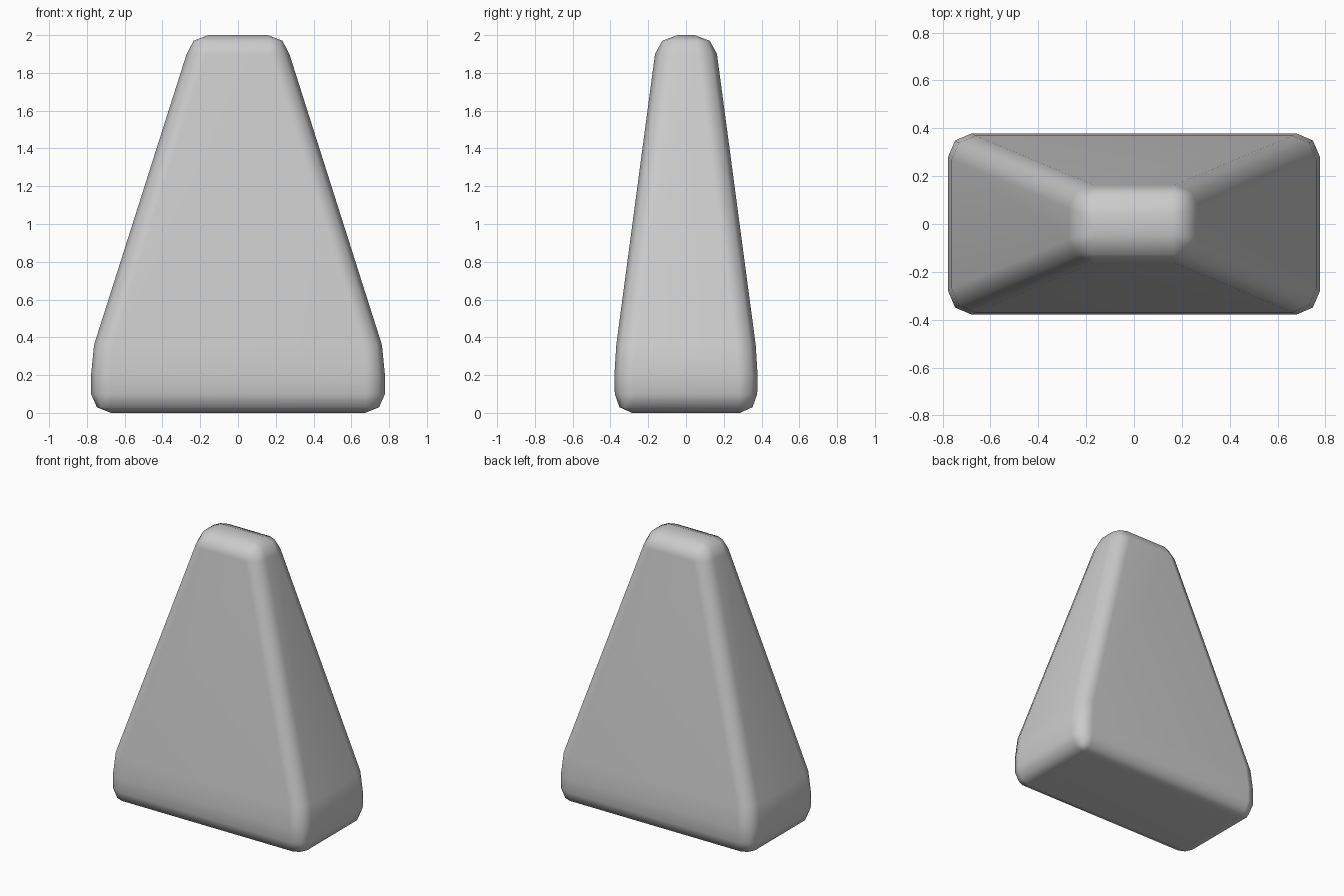
import bpy, bmesh

if "Cube" in bpy.data.objects:
    bpy.data.objects.remove(bpy.data.objects["Cube"])

# Cross-sections: height, half width, half depth, corner rounding
SECTIONS = [
    (0.00, 0.673, 0.286, 0.0),
    (0.03, 0.747, 0.352, 0.07),
    (0.10, 0.778, 0.377, 0.10),
    (0.20, 0.778, 0.379, 0.10),
    (0.36, 0.762, 0.369, 0.10),
    (1.90, 0.272, 0.164, 0.10),
    (1.97, 0.235, 0.126, 0.07),
    (2.00, 0.158, 0.046, 0.0),
]


def ring(bm, z, hx, hy, r):
    """Rectangle with two-segment rounded corners, counter-clockwise."""
    k = 0.3 * r
    corner = [(hx, hy - r), (hx - k, hy - k), (hx - r, hy)]
    pts = corner + [(-x, y) for x, y in reversed(corner)]
    pts += [(-x, -y) for x, y in pts]
    return [bm.verts.new((x, y, z)) for x, y in pts]


# Tapered block lofted through the sections
bm = bmesh.new()
rings = [ring(bm, *s) for s in SECTIONS]
n = len(rings[0])
for a, b in zip(rings, rings[1:]):
    for i in range(n):
        j = (i + 1) % n
        bm.faces.new((a[i], a[j], b[j], b[i]))
bm.faces.new(rings[0][::-1])
bm.faces.new(rings[-1])
bmesh.ops.remove_doubles(bm, verts=bm.verts, dist=0.0005)
bmesh.ops.recalc_face_normals(bm, faces=bm.faces)
for f in bm.faces:
    f.smooth = True

mesh = bpy.data.meshes.new("tapered_block")
bm.to_mesh(mesh)
bm.free()
block = bpy.data.objects.new("tapered_block", mesh)
bpy.context.collection.objects.link(block)

# Keep the large faces flat while the rounded edges stay smooth
weighted = block.modifiers.new("flat_faces", 'WEIGHTED_NORMAL')
weighted.weight = 50
